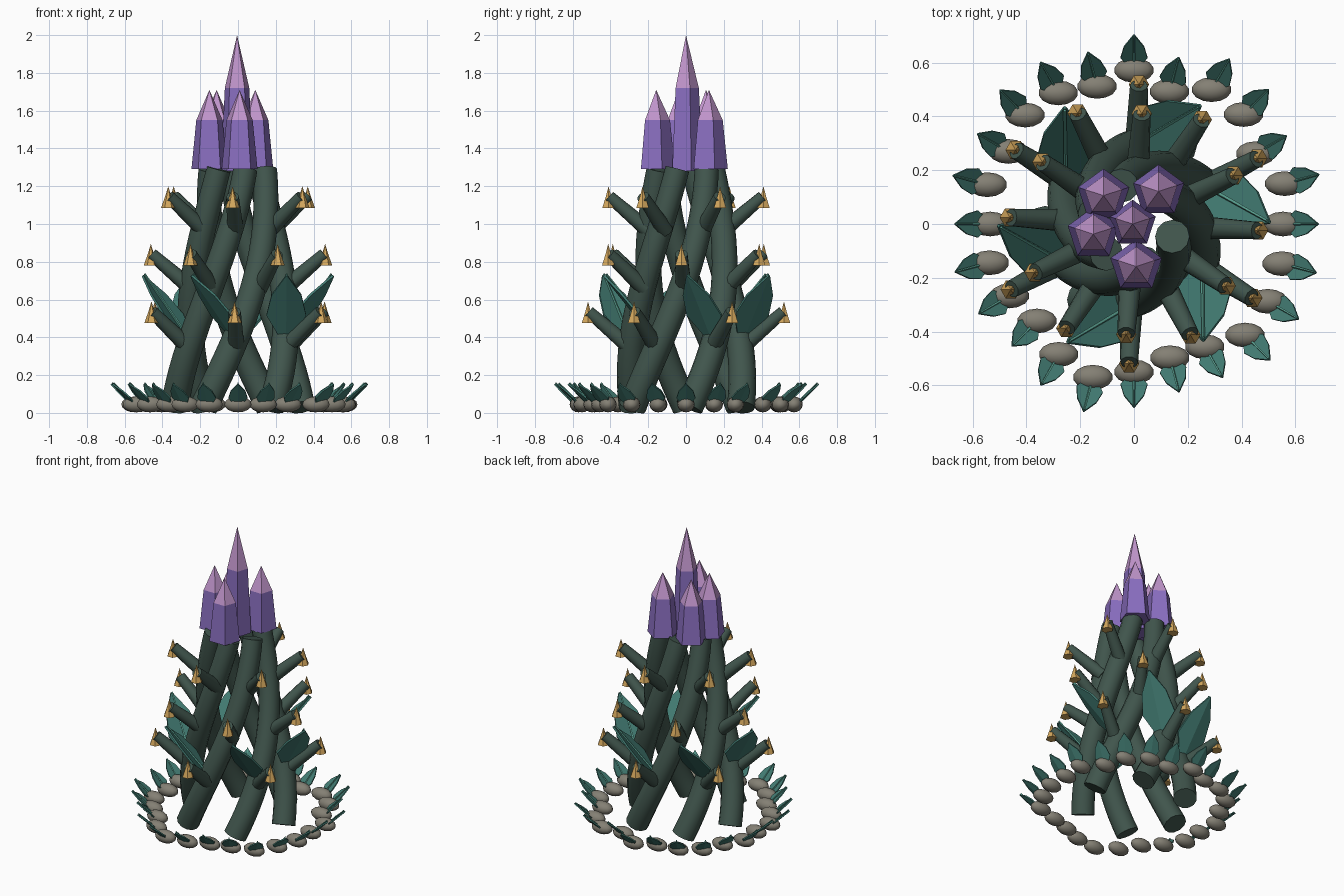
import bpy, bmesh, math
from math import cos, sin, radians
from mathutils import Vector, Matrix

cube = bpy.data.objects.get("Cube")
if cube:
    bpy.data.objects.remove(cube, do_unlink=True)


def material(name, rgb):
    m = bpy.data.materials.new(name)
    m.use_nodes = True
    m.diffuse_color = (*rgb, 1)
    m.node_tree.nodes["Principled BSDF"].inputs["Base Color"].default_value = (*rgb, 1)
    return m


BARK = material("dark green bark", (0.052, 0.092, 0.074))
LEAF = material("teal leaf", (0.055, 0.2, 0.17))
RIB = material("light teal rib", (0.1, 0.34, 0.27))
STONE = material("grey stone", (0.23, 0.215, 0.175))
GOLD = material("golden thorn", (0.66, 0.39, 0.11))
VIOLET = material("violet crystal", (0.25, 0.155, 0.52))
PINK = material("pink crystal tip", (0.53, 0.3, 0.6))


def polar(r, deg, z):
    return Vector((r * cos(radians(deg)), r * sin(radians(deg)), z))


def finish(name, bm, mats, smooth=False):
    bmesh.ops.recalc_face_normals(bm, faces=bm.faces)
    me = bpy.data.meshes.new(name)
    bm.to_mesh(me)
    bm.free()
    for m in mats:
        me.materials.append(m)
    ob = bpy.data.objects.new(name, me)
    bpy.context.collection.objects.link(ob)
    if smooth:
        bpy.ops.object.select_all(action='DESELECT')
        ob.select_set(True)
        bpy.context.view_layer.objects.active = ob
        bpy.ops.object.shade_smooth_by_angle(angle=radians(40))


def sweep(bm, points, radii, sides):
    """Capped tube through the points; returns its faces."""
    rings, faces = [], []
    for i, p in enumerate(points):
        d = (points[min(i + 1, len(points) - 1)] - points[max(i - 1, 0)]).normalized()
        u = d.cross(Vector((0, 1, 0))).normalized()
        if abs(d.y) > 0.9:
            u = d.cross(Vector((1, 0, 0))).normalized()
        v = d.cross(u)
        turn = [2 * math.pi * k / sides for k in range(sides)]
        rings.append([bm.verts.new(p + radii[i] * (u * cos(a) + v * sin(a))) for a in turn])
    for a, b in zip(rings, rings[1:]):
        for k in range(sides):
            n = (k + 1) % sides
            faces.append(bm.faces.new((a[k], a[n], b[n], b[k])))
    faces += [bm.faces.new(rings[0]), bm.faces.new(rings[-1])]
    return faces


def lathe(name, centre, profile, sides, mats, start=0):
    """Stack of rings (radius, height) around z; a zero radius makes a point."""
    bm = bmesh.new()
    rings = []
    for r, z in profile:
        count = sides if r > 0 else 1
        rings.append([bm.verts.new(centre + polar(r, start + 360 * k / sides, z))
                      for k in range(count)])
    bm.faces.new(rings[0])
    for i, (a, b) in enumerate(zip(rings, rings[1:])):
        for k in range(sides):
            n = (k + 1) % sides
            quad = (a[k], a[n], b[n], b[k]) if len(b) > 1 else (a[k], a[n], b[0])
            f = bm.faces.new(quad)
            f.material_index = min(i, len(mats) - 1)
    finish(name, bm, mats)


def leaf(name, root, tip, half, thick):
    """Folded pointed blade with a raised rib along its middle."""
    d = tip - root
    w = d.cross(Vector((0, 0, 1))).normalized()
    n = w.cross(d).normalized()
    bm = bmesh.new()
    outline = [(0, 0.25), (0.36, 1), (0.68, 0.75), (1, 0.04)]
    layers = []
    for off in (0, -thick):
        rows = []
        for t, s in outline:
            mid = root + d * t + n * off
            side = w * half * s
            lift = n * half * s * 0.15
            rows.append([bm.verts.new(mid + q) for q in (lift - side, Vector(), lift + side)])
        layers.append(rows)
    top, low = layers
    for i in range(3):
        for k in range(2):
            for g in layers:
                bm.faces.new((g[i][k], g[i][k + 1], g[i + 1][k + 1], g[i + 1][k]))
        for k in (0, 2):
            bm.faces.new((top[i][k], top[i + 1][k], low[i + 1][k], low[i][k]))
    for i in (0, 3):
        for k in range(2):
            bm.faces.new((top[i][k], top[i][k + 1], low[i][k + 1], low[i][k]))
    r = half * 0.05 + 0.003
    for f in sweep(bm, [root + n * r, tip + n * r], [r, r * 0.7], 4):
        f.material_index = 1
    finish(name, bm, [LEAF, RIB])


# Six trunks twisting around the middle, thinner and closer together upwards
STEPS = 20
TWIST = 105
for i, foot in enumerate([3, 60, 122, 180, 237, 302]):
    pts, rad = [], []
    for s in range(STEPS + 1):
        t = s / STEPS
        pts.append(polar(0.335 - 0.185 * t, foot + TWIST * t, 0.03 + 1.26 * t))
        rad.append(0.074 - 0.01 * t)
    bm = bmesh.new()
    sweep(bm, pts, rad, 12)
    finish(f"trunk_{i + 1}", bm, [BARK], True)

# Crystals: tall middle one and four around it
PENT = 90
lathe("crystal_middle", Vector((-0.005, 0, 0)),
      [(0.09, 1.28), (0.068, 1.72), (0, 2.0)], 5, [VIOLET, PINK], PENT)
for i, (r, a) in enumerate([(0.152, 53), (0.155, 137), (0.156, 194), (0.158, 273)]):
    lathe(f"crystal_{i + 1}", polar(r, a, 0),
          [(0.1, 1.29), (0.073, 1.55), (0, 1.71)], 5, [VIOLET, PINK], PENT)

# Three tiers of side branches, each capped by a golden thorn
for tier, (r, z, start) in enumerate([(0.505, 0.525, 28), (0.448, 0.83, 57), (0.397, 1.135, 26)]):
    for k in range(6):
        a = start + 60 * k
        bm = bmesh.new()
        sweep(bm, [polar(r - 0.2, a, z - 0.17), polar(r + 0.01, a, z + 0.01)], [0.044, 0.033], 10)
        finish(f"branch_{tier + 1}_{k + 1}", bm, [BARK], True)
        lathe(f"thorn_{tier + 1}_{k + 1}", polar(r + 0.014, a, z),
              [(0.038, -0.05), (0.016, 0.012), (0, 0.065)], 6, [GOLD])

# Large leaves
for k in range(6):
    a = 60 * k
    leaf(f"large_leaf_{k + 1}", polar(0.3, a + 28, 0.39), polar(0.5, a + 1, 0.73), 0.105, 0.012)

# Ring of stones, each with a small leaf outside it
RADII = [0.554, 0.58, 0.523, 0.576, 0.577, 0.51, 0.572, 0.53, 0.563, 0.573, 0.54, 0.565,
         0.535, 0.557, 0.535, 0.51, 0.56, 0.59, 0.55, 0.515, 0.527, 0.584, 0.575, 0.57]
for k, r in enumerate(RADII):
    a = 15 * k
    bm = bmesh.new()
    bmesh.ops.create_uvsphere(bm, u_segments=14, v_segments=8, radius=1)
    bm.transform(Matrix.Translation(polar(r, a, 0.045)) @ Matrix.Diagonal((0.074, 0.046, 0.042, 1)))
    finish(f"stone_{k + 1}", bm, [STONE], True)
    leaf(f"small_leaf_{k + 1}", polar(r + 0.005, a, 0.035), polar(r + 0.128, a, 0.155), 0.05, 0.008)
